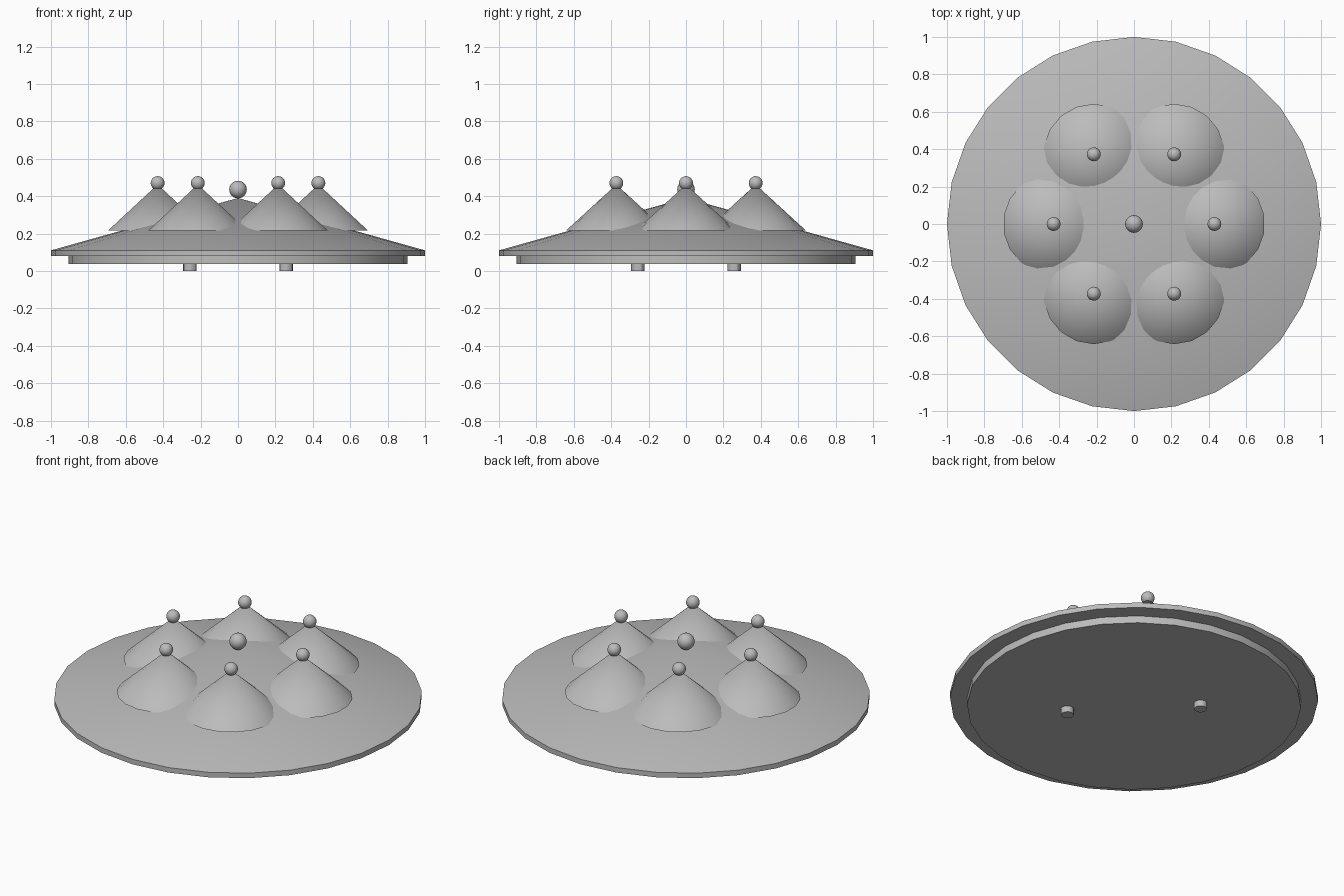
import bpy, math

cube = bpy.data.objects.get("Cube")
if cube:
    bpy.data.objects.remove(cube, do_unlink=True)

GREY = (0.5, 0.5, 0.5, 1)
mat = bpy.data.materials.new("plain grey")
mat.use_nodes = True
mat.diffuse_color = GREY
mat.node_tree.nodes["Principled BSDF"].inputs["Base Color"].default_value = GREY


def finish(name, angle):
    ob = bpy.context.object
    ob.name = name
    ob.data.materials.append(mat)
    bpy.ops.object.shade_smooth_by_angle(angle=math.radians(angle))
    return ob


def frustum(name, sides, r_low, r_high, z_low, z_high, x=0, y=0):
    bpy.ops.mesh.primitive_cone_add(vertices=sides, radius1=r_low, radius2=r_high,
                                    depth=z_high - z_low,
                                    location=(x, y, (z_low + z_high) / 2))
    return finish(name, 30)


def ball(name, radius, x, y, z):
    bpy.ops.mesh.primitive_uv_sphere_add(segments=20, ring_count=12, radius=radius,
                                         location=(x, y, z))
    return finish(name, 40)


# Base plate, roof rim and broad conical roof
frustum("base_plate", 28, 0.907, 0.907, 0.037, 0.08)
frustum("roof_rim", 28, 1, 1, 0.08, 0.11)
frustum("main_roof", 28, 1, 0, 0.11, 0.39)
ball("main_finial", 0.047, 0, 0, 0.435)

# Ring of six small roofs, each topped by a ball
for i in range(6):
    a = i * math.tau / 6
    x, y = 0.43 * math.cos(a), 0.43 * math.sin(a)
    frustum(f"small_roof_{i + 1}", 18, 0.27, 0, 0.215, 0.462, x, y)
    ball(f"small_finial_{i + 1}", 0.037, x, y, 0.47)

# Two pegs under the plate, on one diagonal
for side, s in (("left", 1), ("right", -1)):
    frustum(f"{side}_peg", 12, 0.036, 0.036, 0, 0.04, 0.257 * s, -0.257 * s)
